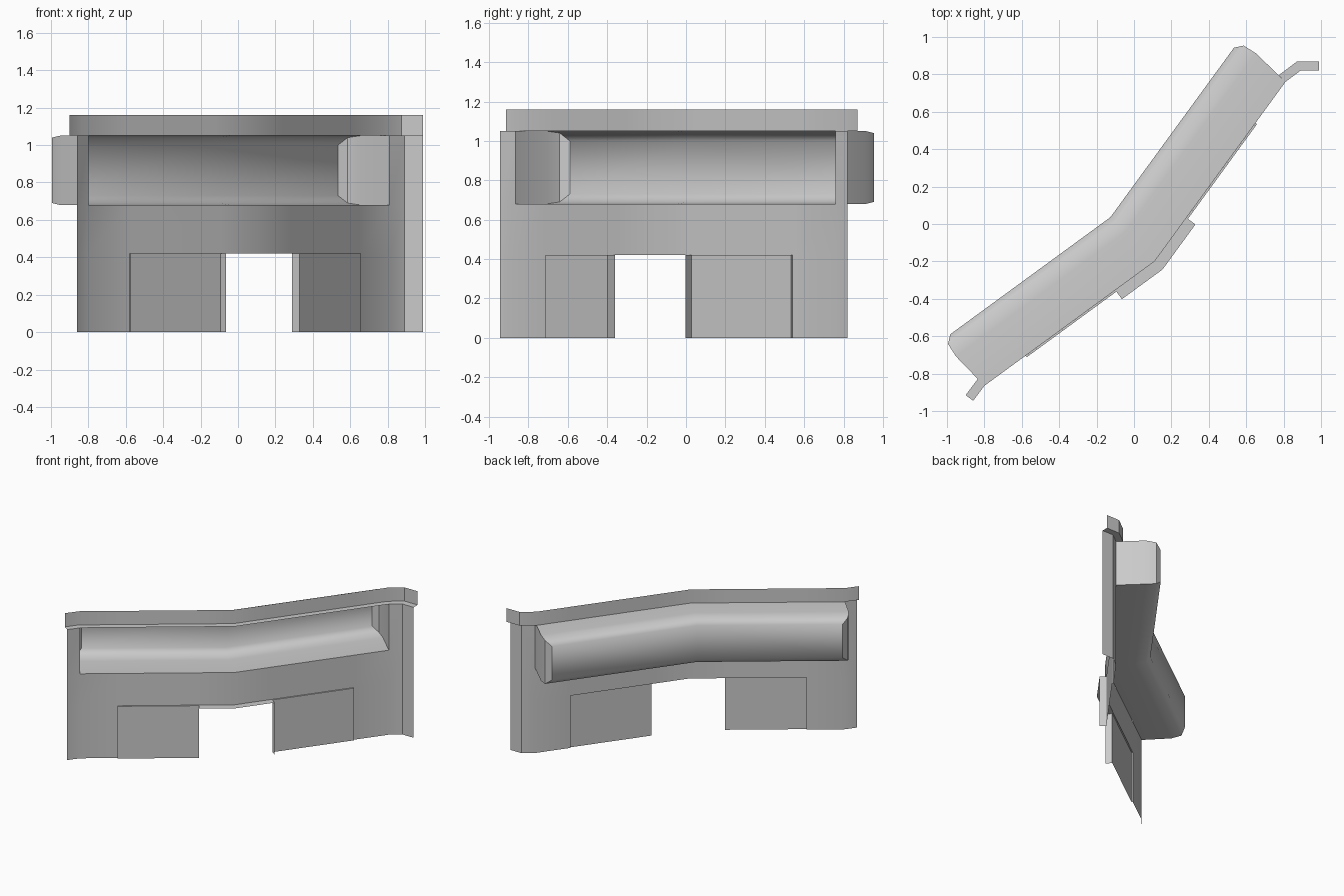
import bpy, bmesh
from math import radians
from mathutils import Vector

if "Cube" in bpy.data.objects:
    bpy.data.objects.remove(bpy.data.objects["Cube"])

# Plan line of the facade, left to right; (x, y)
def on_left(x): return (x, -0.2 + (x - 0.11) * 0.731)
def on_right(x): return (x, -0.2 + (x - 0.11) * 1.371)
P0, P1, BEND = (-0.86, -0.945), (-0.80, -0.865), (0.11, -0.20)
P3, P4, P5 = (0.81, 0.76), (0.89, 0.82), (0.99, 0.82)
A, JL, JR, B = on_left(-0.58), on_left(-0.10), on_right(0.28), on_right(0.65)
PATH = [Vector(p) for p in (P0, P1, A, JL, BEND, JR, B, P3, P4, P5)]


def offset(path, d):
    """Mitred offset of a plan path, positive is towards the back."""
    out = []
    for i, p in enumerate(path):
        dirs = []
        if i > 0:
            dirs.append((p - path[i - 1]).normalized())
        if i < len(path) - 1:
            dirs.append((path[i + 1] - p).normalized())
        ns = [Vector((-t.y, t.x)) for t in dirs]
        m = sum(ns, Vector((0, 0))).normalized()
        out.append(p + m * (d / m.dot(ns[0])))
    return out


def at(path, z):
    return [(p.x, p.y, z) for p in path]


def band(low, high):
    """Quads between two rows of 3D points."""
    return [(low[i], low[i + 1], high[i + 1], high[i]) for i in range(len(low) - 1)]


def build(name, quads, angle=35):
    bm = bmesh.new()
    for q in quads:
        bm.faces.new([bm.verts.new(v) for v in q])
    bmesh.ops.remove_doubles(bm, verts=bm.verts, dist=0.0005)
    me = bpy.data.meshes.new(name)
    bm.to_mesh(me)
    bm.free()
    ob = bpy.data.objects.new(name, me)
    bpy.context.collection.objects.link(ob)
    bpy.ops.object.select_all(action='DESELECT')
    ob.select_set(True)
    bpy.context.view_layer.objects.active = ob
    bpy.ops.object.shade_smooth_by_angle(angle=radians(angle))
    return ob


DOOR, SILL, LEDGE, TOP = 0.42, 0.68, 1.05, 1.16

# Facade wall with doorway gap below and window gap above
wall = band(at(PATH, DOOR), at(PATH, SILL))
for part in (PATH[:3], PATH[6:]):
    wall += band(at(part, 0), at(part, DOOR))
for part in (PATH[:2], PATH[7:]):
    wall += band(at(part, SILL), at(part, LEDGE))
build("facade_wall", wall)

# Set-back parapet and the small ledges at its ends
back = offset(PATH, 0.05)
build("parapet", band(at(back, LEDGE), at(back, TOP)))
ledge = []
for s in (slice(0, 2), slice(7, 10)):
    ledge += band(at(PATH[s], LEDGE), at(back[s], LEDGE))
build("parapet_ledge", ledge)

# Panels beside the doorway, slightly proud of the wall
proud = offset(PATH, -0.01)
for name, s, edge in (("left_panel", slice(2, 4), 2), ("right_panel", slice(5, 7), 6)):
    rows = band(at(proud[s], 0), at(proud[s], DOOR))
    rows += band(at(proud[s], DOOR), at(PATH[s], DOOR))
    ret = [PATH[edge], proud[edge]]
    build(name, rows + band(at(ret, 0), at(ret, DOOR)))

# Doorway: projecting jambs and flat soffit
fwd = offset(PATH, -0.06)
build("door_soffit", band(at(fwd[3:6], DOOR), at(PATH[3:6], DOOR)))
for name, i in (("left_jamb", 3), ("right_jamb", 5)):
    side = [proud[i], fwd[i]]
    build(name, band(at(side, 0), at(side, DOOR)))

# Window bay: (depth, height, overrun at each end)
half = [(0, 0.68, 0.0), (0.217, 0.68, 0.03), (0.295, 0.69, 0.025), (0.33, 0.73, -0.015)]
section = half + [(d, 0.68 + 1.05 - z, e) for d, z, e in reversed(half)]
core = [Vector(P1), Vector(BEND), Vector(P3)]
rows = []
for d, z, e in section:
    o = offset(core, d)
    o[0] -= (core[1] - core[0]).normalized() * e
    o[2] += (core[2] - core[1]).normalized() * e
    rows.append(at(o, z))
bay = []
for lo, hi in zip(rows, rows[1:]):
    bay += band(lo, hi)
for end in (0, 2):
    for i in range(3):
        q = [rows[i][end], rows[i + 1][end], rows[6 - i][end], rows[7 - i][end]]
        bay.append(q if end else q[::-1])
build("window_bay", bay, 44)
